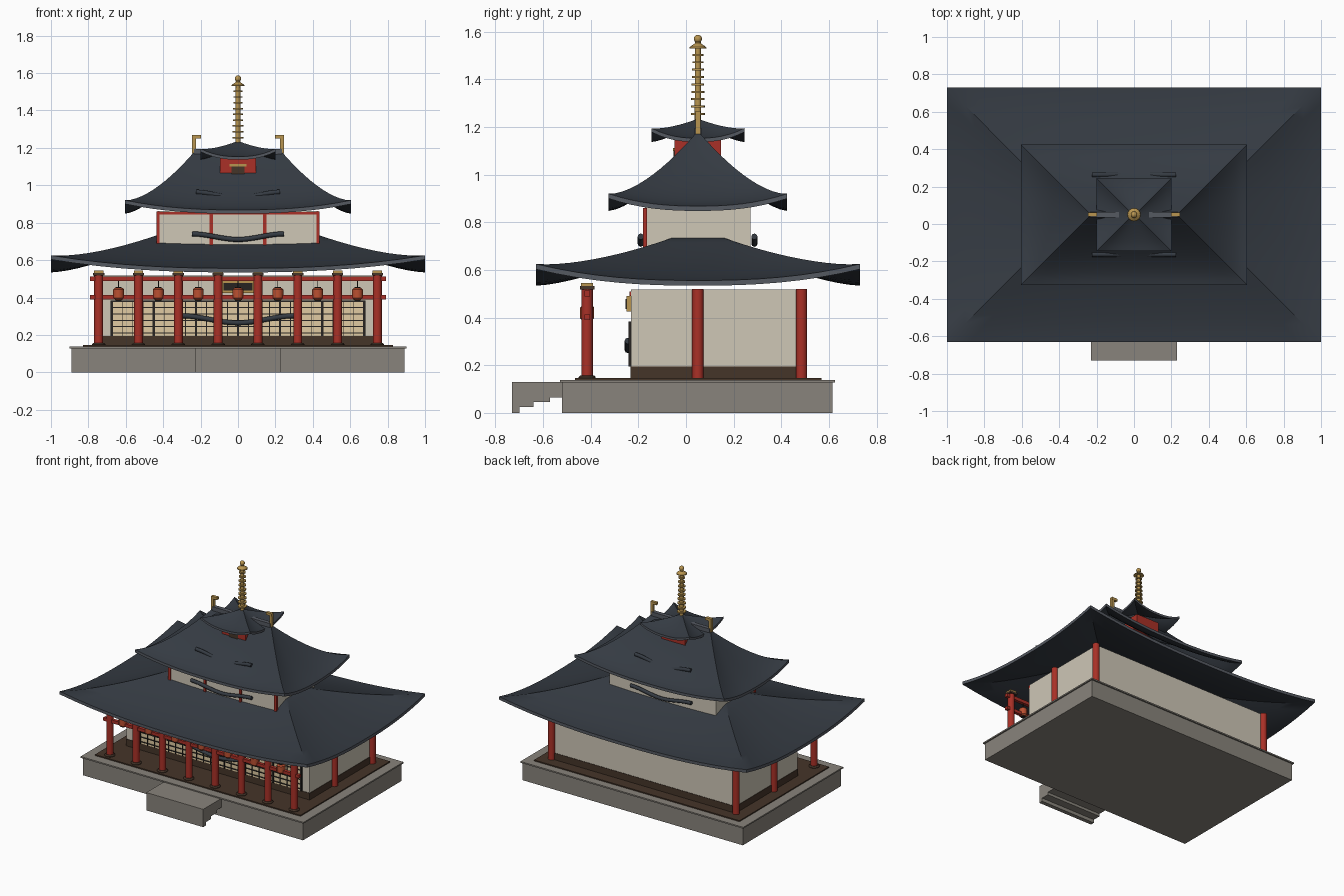
import bpy, bmesh, math

if "Cube" in bpy.data.objects:
    bpy.data.objects.remove(bpy.data.objects["Cube"])

CY = 0.05  # the building's centre line in y


def mat(name, r, g, b):
    m = bpy.data.materials.new(name)
    m.diffuse_color = (r, g, b, 1)
    m.use_nodes = True
    m.node_tree.nodes["Principled BSDF"].inputs["Base Color"].default_value = m.diffuse_color
    return m


STONE = mat("stone", .25, .23, .20)
WOOD = mat("dark_wood", .06, .035, .022)
RED = mat("red_lacquer", .40, .03, .02)
WHITE = mat("plaster", .62, .57, .47)
TILE = mat("tile", .035, .043, .055)
RIM = mat("tile_rim", .09, .10, .12)
GOLD = mat("gold", .48, .30, .08)
PAPER = mat("paper", .75, .60, .36)
BLACK = mat("black", .02, .017, .015)
LAMP = mat("lantern_red", .50, .08, .03)


def finish(name, bm, *mats, smooth=False):
    bmesh.ops.recalc_face_normals(bm, faces=bm.faces)
    me = bpy.data.meshes.new(name)
    bm.to_mesh(me)
    bm.free()
    ob = bpy.data.objects.new(name, me)
    bpy.context.collection.objects.link(ob)
    for m in mats:
        me.materials.append(m)
    if smooth:
        bpy.ops.object.select_all(action='DESELECT')
        ob.select_set(True)
        bpy.context.view_layer.objects.active = ob
        bpy.ops.object.shade_smooth_by_angle(angle=math.radians(35))
    return ob


def boxes(name, spans, m):
    """One object from boxes given as (x0, x1, y0, y1, z0, z1)."""
    bm = bmesh.new()
    for x0, x1, y0, y1, z0, z1 in spans:
        vs = bmesh.ops.create_cube(bm, size=1)['verts']
        for v in vs:
            v.co = ((x0 + x1) / 2 + v.co.x * (x1 - x0), (y0 + y1) / 2 + v.co.y * (y1 - y0),
                    (z0 + z1) / 2 + v.co.z * (z1 - z0))
    return finish(name, bm, m)


def lathe(name, x, y, profile, m, n=16):
    """Revolve (radius, z) points about a vertical axis."""
    bm = bmesh.new()
    rings = [[bm.verts.new((x + r * math.cos(2 * math.pi * i / n), y + r * math.sin(2 * math.pi * i / n), z))
              for i in range(n)] for r, z in profile]
    for a, b in zip(rings, rings[1:]):
        for i in range(n):
            bm.faces.new((a[i], a[(i + 1) % n], b[(i + 1) % n], b[i]))
    bm.faces.new(rings[0])
    bm.faces.new(rings[-1])
    return finish(name, bm, m, smooth=True)


def roof(name, hx, hy, inset, z0, rise, lift, power, thick, n=16, levels=12):
    """Concave hipped roof shell with upswept corners."""
    bm = bmesh.new()

    def ring(t, dz):
        ax, ay = hx - inset * t, hy - inset * t
        corners = [(-ax, -ay), (ax, -ay), (ax, ay), (-ax, ay)]
        out = []
        for k in range(4):
            (xa, ya), (xb, yb) = corners[k], corners[(k + 1) % 4]
            for i in range(n):
                f = i / n
                z = z0 + rise * t ** power + lift * abs(2 * f - 1) ** 2.4 * (1 - t) + dz
                out.append(bm.verts.new((xa + (xb - xa) * f, CY + ya + (yb - ya) * f, z)))
        return out

    def bridge(a, b, index=0):
        for i in range(len(a)):
            j = (i + 1) % len(a)
            bm.faces.new((a[i], a[j], b[j], b[i])).material_index = index

    top = [ring(i / levels, 0) for i in range(levels + 1)]
    low = [ring(i / levels, -thick) for i in range(levels + 1)]
    for rows in (top, low):
        for a, b in zip(rows, rows[1:]):
            bridge(a, b)
    bridge(top[0], low[0], 1)
    bm.faces.new(top[-1])
    bm.faces.new(low[-1])
    return finish(name, bm, TILE, RIM, smooth=True)


def curved_bar(name, half, y, z, dip):
    """Bow-shaped ridge bar with upturned ends."""
    cu = bpy.data.curves.new(name, 'CURVE')
    cu.dimensions = '3D'
    cu.bevel_depth, cu.bevel_resolution, cu.use_fill_caps = .013, 2, True
    sp = cu.splines.new('POLY')
    sp.points.add(16)
    for i, p in enumerate(sp.points):
        u = i / 8 - 1
        p.co = (half * u, y, z + dip * (3 * u * u - 2 * abs(u) ** 3), 1)
    cu.materials.append(TILE)
    ob = bpy.data.objects.new(name, cu)
    bpy.context.collection.objects.link(ob)


# Stone platform, deck and front steps
boxes("platform", [(-.89, .89, -.52, .615, 0, .132)], STONE)
boxes("platform_lip", [(-.9, .9, -.53, .625, .128, .138)], STONE)
boxes("deck", [(-.83, .83, -.465, .568, .13, .146)], WOOD)
boxes("steps", [(-.23, .23, -.73, -.70, 0, .13), (-.23, .23, -.70, -.64, .025, .13),
                (-.23, .23, -.64, -.57, .045, .13), (-.23, .23, -.57, -.52, .065, .13)], STONE)

# Ground-floor hall
boxes("hall_walls", [(-.74, .74, -.23, .485, .14, .517)], WHITE)
boxes("hall_skirting", [(-.743, .743, -.234, .488, .142, .195)], WOOD)
boxes("hall_wall_beam", [(-.74, .74, -.238, -.22, .49, .51)], RED)

# Paper screens with lattice
boxes("screen_paper", [(-.675, .675, -.236, -.22, .195, .38)], PAPER)
lattice = [(-.68, .68, -.241, -.23, .21 + .034 * i - .003, .21 + .034 * i + .003) for i in range(6)]
for i in range(25):
    x, w = -.675 + i * 1.35 / 24, (.006 if i % 4 == 0 else .002)
    lattice.append((x - w, x + w, -.242, -.23, .195, .384))
boxes("screen_lattice", lattice, BLACK)

# Porch posts, side posts and beams
post_x = [-.745 + .2129 * i for i in range(8)]
spots = [(x, -.415) for x in post_x] + [(s * .745, y) for s in (-1, 1) for y in (CY, .485)]
for i, (x, y) in enumerate(spots):
    lathe(f"post_{i}", x, y, [(.024, .14), (.024, .52)], RED)
    if y < 0:
        lathe(f"post_base_{i}", x, y, [(.036, .14), (.036, .15), (.028, .158)], WOOD)
        boxes(f"post_cap_{i}", [(x - .03, x + .03, y - .03, y + .03, .517, .532)], WOOD)
        boxes(f"post_bracket_{i}", [(x - .025, x + .025, y - .025, y + .025, .532, .545)], GOLD)
boxes("porch_beams", [(-.79, .79, -.427, -.403, .488, .513), (-.79, .79, -.427, -.403, .39, .413)], RED)

# Lanterns between the posts
for i in range(7):
    x = (post_x[i] + post_x[i + 1]) / 2
    lathe(f"lantern_{i}", x, -.415, [(.02, .388), (.029, .397), (.029, .443), (.02, .452)], LAMP, 12)
    lathe(f"lantern_caps_{i}", x, -.415, [(.017, .384), (.017, .456)], BLACK, 12)
    boxes(f"lantern_cord_{i}", [(x - .002, x + .002, -.417, -.413, .455, .49)], BLACK)

# Name board, left blank
boxes("board_frame", [(-.092, .092, -.25, -.23, .425, .49)], GOLD)
boxes("board_panel", [(-.078, .078, -.254, -.24, .437, .478)], BLACK)

# Roofs and upper storey
roof("lower_roof", 1.0, .68, .575, .556, .18, .069, 1.5, .022)
boxes("upper_walls", [(-.43, .43, -.173, .27, .62, .862)], WHITE)
boxes("upper_posts", [(x - .009, x + .009, -.181, -.163, .64, .86) for x in (-.428, -.143, .143, .428)], RED)
boxes("upper_beam", [(-.435, .435, -.179, -.165, .843, .858)], RED)
roof("upper_roof", .605, .375, .372, .868, .312, .052, 1.55, .02)
boxes("ridge", [(-.235, .235, CY - .015, CY + .015, 1.15, 1.195)], RIM)
for s, side in ((-1, "left"), (1, "right")):
    boxes(f"ridge_finial_{side}", [tuple(sorted((s * .245, s * .225))) + (CY - .01, CY + .01, 1.17, 1.265),
                                   tuple(sorted((s * .245, s * .198))) + (CY - .011, CY + .011, 1.25, 1.268)], GOLD)

# Bow-shaped gable bars
curved_bar("hall_bow", .3, -.245, .264, .038)
for y, end in ((-.19, "front"), (.287, "back")):
    curved_bar(f"upper_bow_{end}", .245, y, .71, .03)
for y, end in ((-.163, "front"), (.263, "back")):
    curved_bar(f"roof_bow_{end}", .225, y, .93, .034)

# Top lantern room and its roof
boxes("top_room", [(-.096, .096, CY - .098, CY + .096, 1.05, 1.15)], RED)
boxes("top_window", [(-.035, .035, CY - .102, CY - .09, 1.058, 1.1)], WOOD)
boxes("top_window_lintel", [(-.045, .045, CY - .105, CY - .09, 1.1, 1.113)], GOLD)
roof("top_roof", .2, .195, .19, 1.153, .08, .042, 1.4, .016, 12, 8)

# Gilded spire with rings, canopy and ball
lathe("spire_pole", 0, CY, [(.014, 1.18), (.012, 1.56)], GOLD)
for i in range(9):
    z, r = 1.255 + .031 * i, .03 - .0009 * i
    lathe(f"spire_ring_{i}", 0, CY, [(r, z - .004), (r, z + .004)], GOLD)
lathe("spire_canopy", 0, CY, [(.036, 1.53), (.034, 1.536), (.012, 1.552)], GOLD)
lathe("spire_ball", 0, CY, [(.017 * math.sin(a) + .0002, 1.57 - .017 * math.cos(a))
                            for a in [math.pi * k / 8 for k in range(9)]], GOLD)
